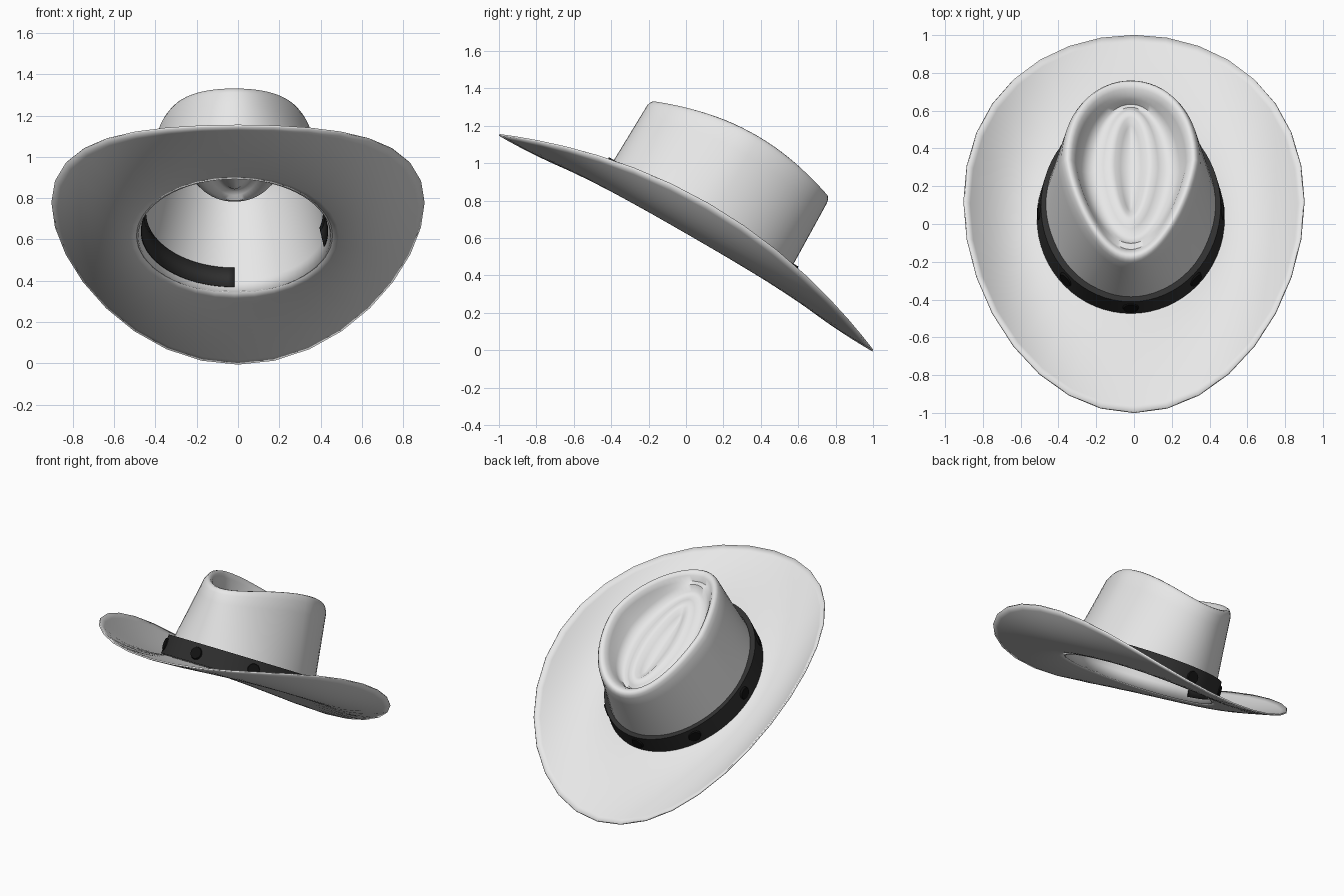
import bpy, bmesh
from math import sin, cos, pi, radians
from mathutils import Vector, Matrix

cube = bpy.data.objects.get("Cube")
if cube:
    bpy.data.objects.remove(cube)

SHIFT = -0.017          # crown sits slightly off centre
TILT = Matrix.Translation((0, 0, 0.575)) @ Matrix.Rotation(radians(-30), 4, 'X')


def material(name, value):
    m = bpy.data.materials.new(name)
    m.use_nodes = True
    colour = (value, value, value, 1)
    m.diffuse_color = colour
    m.node_tree.nodes["Principled BSDF"].inputs["Base Color"].default_value = colour
    return m


felt = material("pale grey felt", 0.8)
leather = material("dark leather", 0.03)
metal = material("black stud", 0.006)


def finish(bm, name, mat, thickness=0, offset=-1):
    bmesh.ops.recalc_face_normals(bm, faces=bm.faces)
    mesh = bpy.data.meshes.new(name)
    bm.to_mesh(mesh)
    bm.free()
    ob = bpy.data.objects.new(name, mesh)
    bpy.context.collection.objects.link(ob)
    ob.matrix_world = TILT
    mesh.materials.append(mat)
    if thickness:
        mod = ob.modifiers.new("thickness", 'SOLIDIFY')
        mod.thickness = thickness
        mod.offset = offset
    bpy.ops.object.select_all(action='DESELECT')
    ob.select_set(True)
    bpy.context.view_layer.objects.active = ob
    bpy.ops.object.shade_smooth_by_angle(angle=radians(50))
    return ob


def loft(bm, rows, closed=True, cap=False):
    """Skin a list of point rows with quads."""
    rows = [[bm.verts.new(p) for p in row] for row in rows]
    n = len(rows[0])
    for a, b in zip(rows, rows[1:]):
        for i in range(n if closed else n - 1):
            j = (i + 1) % n
            bm.faces.new((a[i], a[j], b[j], b[i]))
    if cap:
        bm.faces.new(rows[-1])


def circle(n):
    return [2 * pi * i / n for i in range(n)]       # angle zero is the back


# Brim: oval skirt whose sides curl upward
def brim_point(t, th):
    rx = 0.475 + (0.9 - 0.475) * t
    ry = 0.55 + (1.153 - 0.55) * t
    w = 0.055 * (1 - t) ** 2 + 0.24 * sin(th) ** 2 * t ** 1.8
    return Vector((rx * sin(th) + SHIFT * (1 - t), ry * cos(th), w))


bm = bmesh.new()
loft(bm, [[brim_point(i / 14, th) for th in circle(32)] for i in range(15)])
finish(bm, "brim", felt, 0.01, 0)


# Crown: tapered wall rolling over a teardrop rim into a creased dish
def wall_radius(w):
    k = min(max((w - 0.05) / 0.55, 0), 1)
    return 0.475 - 0.115 * k, 0.558 - 0.012 * k


def rim_height(th):
    return 0.585 + 0.1 * sin(th) ** 2 + 0.015 * cos(th)


def crown_ring(rx, ry, height, pinch, mid=0.0):
    return [Vector((rx * sin(th) * (1 - pinch * max(0, -cos(th))) + SHIFT,
                    ry * cos(th) + mid, height(th))) for th in circle(64)]


rings = []
for i in range(9):                                   # outer wall
    k = i / 8 * 0.93
    rx, ry = wall_radius(0.05 + 0.55 * k)
    rings.append(crown_ring(rx, ry, lambda th, k=k: 0.05 + (rim_height(th) - 0.05) * k, 0.2 * k))
for rx, ry, drop in ((0.355, 0.541, 0.018), (0.344, 0.53, 0.003), (0.33, 0.512, 0),
                     (0.312, 0.488, 0.012), (0.293, 0.462, 0.04)):   # rolled rim
    rings.append(crown_ring(rx, ry, lambda th, d=drop: rim_height(th) - d, 0.2))
for rx, ry, h, mid in ((0.26, 0.44, 0.54, 0.01), (0.22, 0.42, 0.505, 0.02),
                       (0.18, 0.395, 0.5, 0.03), (0.145, 0.365, 0.515, 0.04),
                       (0.115, 0.335, 0.53, 0.05), (0.085, 0.3, 0.525, 0.05),
                       (0.055, 0.26, 0.5, 0.05), (0.025, 0.22, 0.485, 0.05),
                       (0.005, 0.15, 0.482, 0.05)):                  # dish and crease
    rings.append(crown_ring(rx, ry, lambda th, h=h: h, 0.15, mid))
bm = bmesh.new()
loft(bm, rings, cap=True)
finish(bm, "crown", felt, 0.01, -1)


# Hat band: closed strap round the foot of the crown
def wall_point(th, w, out):
    rx, ry = wall_radius(w)
    return Vector(((rx + out) * sin(th) + SHIFT, (ry + out) * cos(th), w))


LOW, HIGH = 0.06, 0.19
section = ((LOW, 0.004), (LOW, 0.024), (HIGH, 0.03), (HIGH, -0.004))
bm = bmesh.new()
loft(bm, [[wall_point(th, w, out) for th in circle(64)] for w, out in section])
finish(bm, "hat_band", leather)

# Lining strips: parts of the strap showing on the inside
for name, start, end in (("right_lining_strip", -97, 0), ("left_lining_strip", 74, 97)):
    angles = [radians(start + (end - start) * i / 24) for i in range(25)]
    bm = bmesh.new()
    loft(bm, [[wall_point(th, w, -0.018) for th in angles] for w in (0.075, 0.18)], closed=False)
    finish(bm, name, leather, 0.004, 0)

# Studs: eight shallow discs evenly spaced on the strap
for i in range(8):
    th = i * pi / 4
    centre = wall_point(th, (LOW + HIGH) / 2, 0.027)
    outward = Vector((sin(th), cos(th), 0.06)).normalized()
    turn = outward.to_track_quat('Z', 'Y').to_matrix().to_4x4()
    bm = bmesh.new()
    bmesh.ops.create_cone(bm, cap_ends=True, segments=20, radius1=0.045, radius2=0.038,
                          depth=0.016, matrix=Matrix.Translation(centre) @ turn)
    finish(bm, "stud_%d" % (i + 1), metal)
